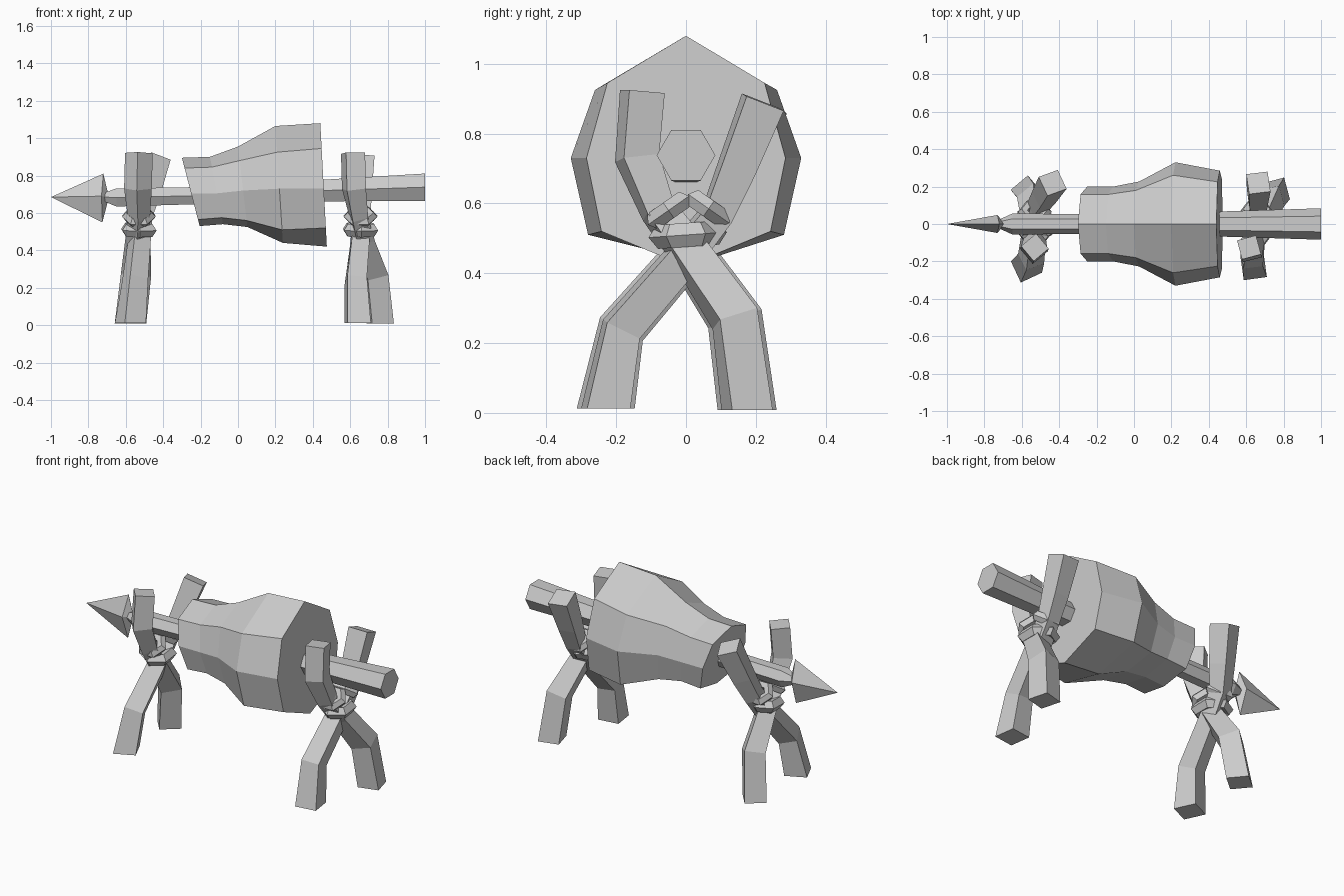
import bpy, bmesh, math
from mathutils import Vector, Matrix

cube = bpy.data.objects.get("Cube")
if cube:
    bpy.data.objects.remove(cube, do_unlink=True)

grey = bpy.data.materials.new("plain grey")
grey.use_nodes = True
grey.diffuse_color = (0.6, 0.6, 0.6, 1)
grey.node_tree.nodes["Principled BSDF"].inputs["Base Color"].default_value = (0.6, 0.6, 0.6, 1)


def finish(name, bm):
    bmesh.ops.recalc_face_normals(bm, faces=bm.faces)
    mesh = bpy.data.meshes.new(name)
    bm.to_mesh(mesh)
    bm.free()
    mesh.materials.append(grey)
    obj = bpy.data.objects.new(name, mesh)
    bpy.context.collection.objects.link(obj)
    return obj


def loft(name, rings, closed=False):
    """Skin a list of vertex rings, capping the ends or joining them."""
    bm = bmesh.new()
    rows = [[bm.verts.new(p) for p in ring] for ring in rings]
    n = len(rows[0])
    pairs = list(zip(rows, rows[1:]))
    if closed:
        pairs.append((rows[-1], rows[0]))
    else:
        bm.faces.new(rows[0])
        bm.faces.new(rows[-1])
    for a, b in pairs:
        for i in range(n):
            j = (i + 1) % n
            bm.faces.new((a[i], a[j], b[j], b[i]))
    return finish(name, bm)


def stick(name, path, twist):
    """Square bent branch; path entries are (x, y, z, width)."""
    pts = [Vector(p[:3]) for p in path]
    rings = []
    for i, p in enumerate(pts):
        t = (pts[min(i + 1, len(pts) - 1)] - pts[max(i - 1, 0)]).normalized()
        if i == 0:
            t = Vector((0, 0, 1))
        u = Vector((1, 0, 0))
        u = (u - t * u.dot(t)).normalized()
        v = t.cross(u)
        r = path[i][3] * 0.707
        angles = [math.radians(twist + 45 + 90 * k) for k in range(4)]
        rings.append([p + r * (math.cos(a) * u + math.sin(a) * v) for a in angles])
    return loft(name, rings)


def rope(name, centre, radii, tilt, thick, turn=0):
    """Chunky six-sided loop of square rope, tilted about x."""
    rot = Matrix.Rotation(math.radians(tilt), 3, 'X') @ Matrix.Rotation(math.radians(turn), 3, 'Z')
    rings = []
    for k in range(6):
        a = math.tau * k / 6
        ring = []
        for m in range(5):
            b = math.tau * m / 5
            d = thick * math.cos(b)
            ring.append(Vector(centre) + rot @ Vector((
                (radii[0] + d) * math.cos(a), (radii[1] + d) * math.sin(a), thick * math.sin(b))))
        rings.append(ring)
    return loft(name, rings, closed=True)


# Roast: octagonal rings given as top/bottom x, five heights and half width
roast = [
    (-0.30, -0.205, (0.895, 0.84, 0.705, 0.565, 0.53), 0.20),
    (-0.15, -0.08, (0.90, 0.845, 0.705, 0.575, 0.54), 0.20),
    (0.00, 0.05, (0.955, 0.88, 0.72, 0.56, 0.525), 0.227),
    (0.20, 0.24, (1.065, 0.925, 0.73, 0.51, 0.44), 0.33),
    (0.44, 0.475, (1.08, 0.945, 0.73, 0.52, 0.42), 0.285),
]
rings = []
for x_top, x_low, zs, half in roast:
    side = []
    for z, f in zip(zs, (0, 0.79, 1, 0.85, 0)):
        x = x_top + (x_low - x_top) * (zs[0] - z) / (zs[0] - zs[-1])
        side.append((x, half * f, z))
    rings.append(side + [(x, -y, z) for x, y, z in side[3:0:-1]])
loft("roast_meat", rings)

# Spit pole: hexagonal, thinning toward the point
pole = [(-0.73, 0.685, 0.02), (-0.65, 0.683, 0.056), (-0.24, 0.692, 0.053),
        (0.46, 0.72, 0.067), (1.0, 0.738, 0.084)]
loft("spit_pole", [[(x, r * math.cos(k * math.tau / 6), z + r * math.sin(k * math.tau / 6))
                    for k in range(6)] for x, z, r in pole])

# Barbed spear tip with a notched back
bm = bmesh.new()
tip = bm.verts.new((-1.0, 0, 0.685))
notch = bm.verts.new((-0.69, 0, 0.685))
base = [bm.verts.new(p) for p in ((-0.72, 0, 0.81), (-0.73, 0.048, 0.69),
                                  (-0.725, 0, 0.55), (-0.73, -0.048, 0.69))]
for i in range(4):
    bm.faces.new((tip, base[i], base[(i + 1) % 4]))
    bm.faces.new((notch, base[(i + 1) % 4], base[i]))
finish("spear_tip", bm)

# Crossed branches: shared side profile (y, z, width), with x per support
rising_back = [(-0.23, 0.012, 0.125), (-0.185, 0.24, 0.105), (-0.02, 0.43, 0.095),
               (0.09, 0.57, 0.085), (0.145, 0.70, 0.10), (0.22, 0.89, 0.115)]
rising_front = [(0.175, 0.008, 0.12), (0.14, 0.27, 0.115), (0.01, 0.46, 0.095),
                (-0.08, 0.58, 0.085), (-0.14, 0.73, 0.105), (-0.125, 0.92, 0.105)]
supports = {
    "right": ((-0.575, -0.55, -0.53, -0.515, -0.48, -0.435),
              (-0.575, -0.545, -0.535, -0.53, -0.535, -0.53), 25, 40, -0.53),
    "left": ((0.64, 0.63, 0.65, 0.66, 0.66, 0.665),
             (0.76, 0.735, 0.675, 0.645, 0.62, 0.615), 8, 15, 0.655),
}
for side, (xs_back, xs_front, twist_a, twist_b, cx) in supports.items():
    stick(side + "_branch_rising_back", [(x, *p) for x, p in zip(xs_back, rising_back)], twist_a)
    stick(side + "_branch_rising_front", [(x, *p) for x, p in zip(xs_front, rising_front)], twist_b)
    # Rope lashings round the crossing and round each branch
    rope(side + "_rope_crossing", (cx, 0.005, 0.51), (0.066, 0.08), 4, 0.036, 30)
    rope(side + "_rope_back", (cx, 0.065, 0.585), (0.062, 0.055), -35, 0.028)
    rope(side + "_rope_front", (cx, -0.05, 0.58), (0.062, 0.055), 35, 0.028)
